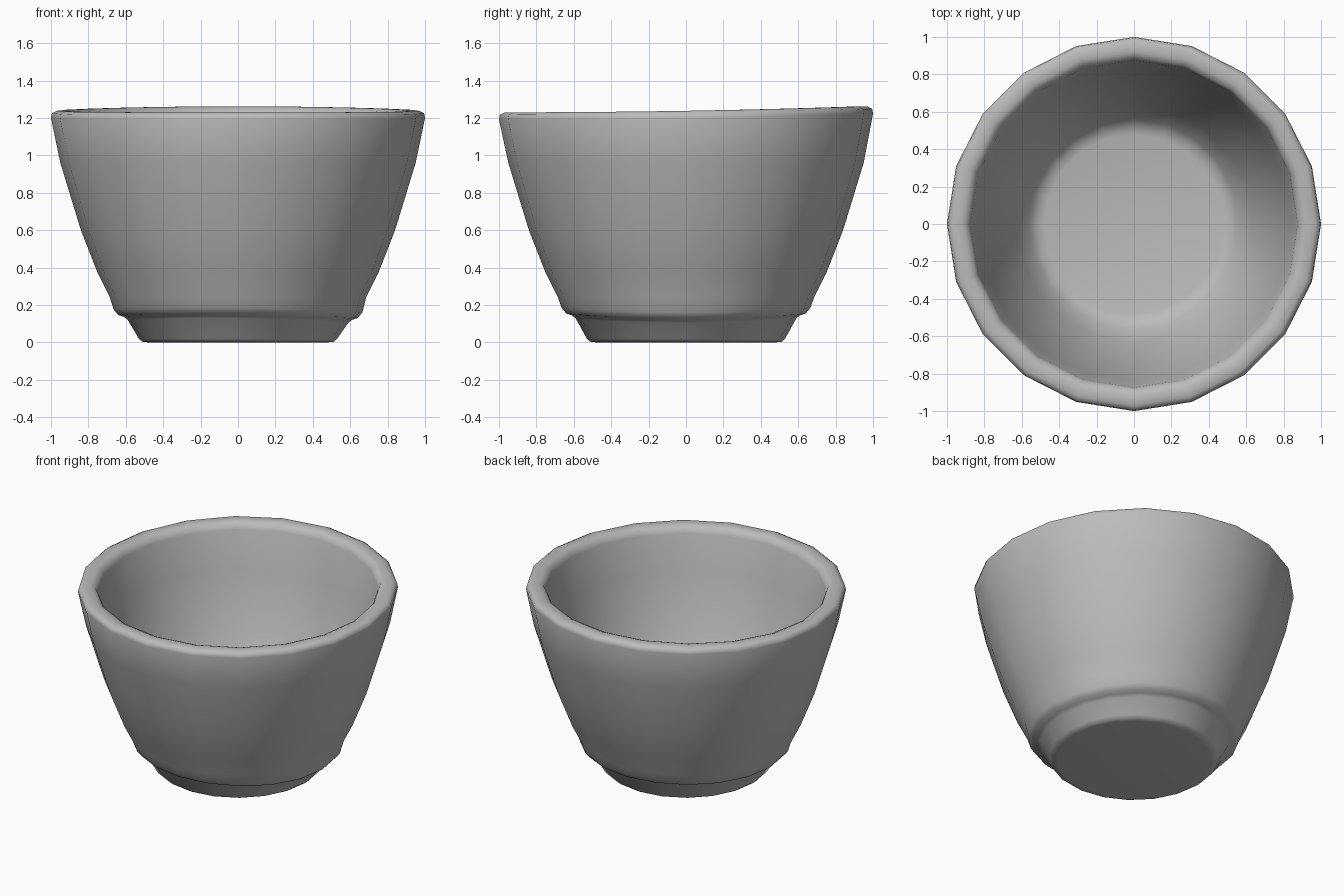
import bpy, bmesh
from math import sin, cos, pi

cube = bpy.data.objects.get("Cube")
if cube:
    bpy.data.objects.remove(cube)

SIDES = 20

# One pale grey glaze for the whole cup
grey = bpy.data.materials.new("cup_grey")
grey.use_nodes = True
colour = (0.5, 0.5, 0.5, 1)
grey.diffuse_color = colour
grey.node_tree.nodes["Principled BSDF"].inputs["Base Color"].default_value = colour

# Radius and height, from the underside, up the outside, over the lip, to the inner floor
profile = [
    (0.48, 0.0), (0.51, 0.003), (0.53, 0.02), (0.59, 0.125), (0.61, 0.14),
    (0.64, 0.15), (0.665, 0.18), (0.685, 0.24), (0.75, 0.37), (0.84, 0.6),
    (0.95, 0.96), (1.0, 1.2), (0.995, 1.225), (0.97, 1.238), (0.92, 1.238),
    (0.89, 1.225), (0.875, 1.19), (0.835, 0.95), (0.73, 0.6), (0.63, 0.37),
    (0.56, 0.25), (0.52, 0.22), (0.48, 0.21),
]


def wobble(a, z):
    """Hand-made unevenness: the lip rises at the back, the foot seam waves."""
    if z > 1.1:
        return 0.016 * sin(a) + 0.008 * sin(a) ** 2
    if 0.1 < z < 0.19:
        return 0.016 * sin(a) ** 2 - 0.008 * cos(a) - 0.012
    return 0


bm = bmesh.new()
rings = []
for r, z in profile:
    angles = [2 * pi * i / SIDES for i in range(SIDES)]
    rings.append([bm.verts.new((r * cos(a), r * sin(a), z + wobble(a, z))) for a in angles])

# Walls between neighbouring rings, then the underside and the floor
for low, high in zip(rings, rings[1:]):
    for i in range(SIDES):
        j = (i + 1) % SIDES
        bm.faces.new((low[i], low[j], high[j], high[i]))
bm.faces.new(rings[0][::-1])
bm.faces.new(rings[-1])
bmesh.ops.recalc_face_normals(bm, faces=bm.faces)
for f in bm.faces:
    f.smooth = True

mesh = bpy.data.meshes.new("cup")
bm.to_mesh(mesh)
bm.free()
mesh.materials.append(grey)
cup = bpy.data.objects.new("cup", mesh)
bpy.context.collection.objects.link(cup)
